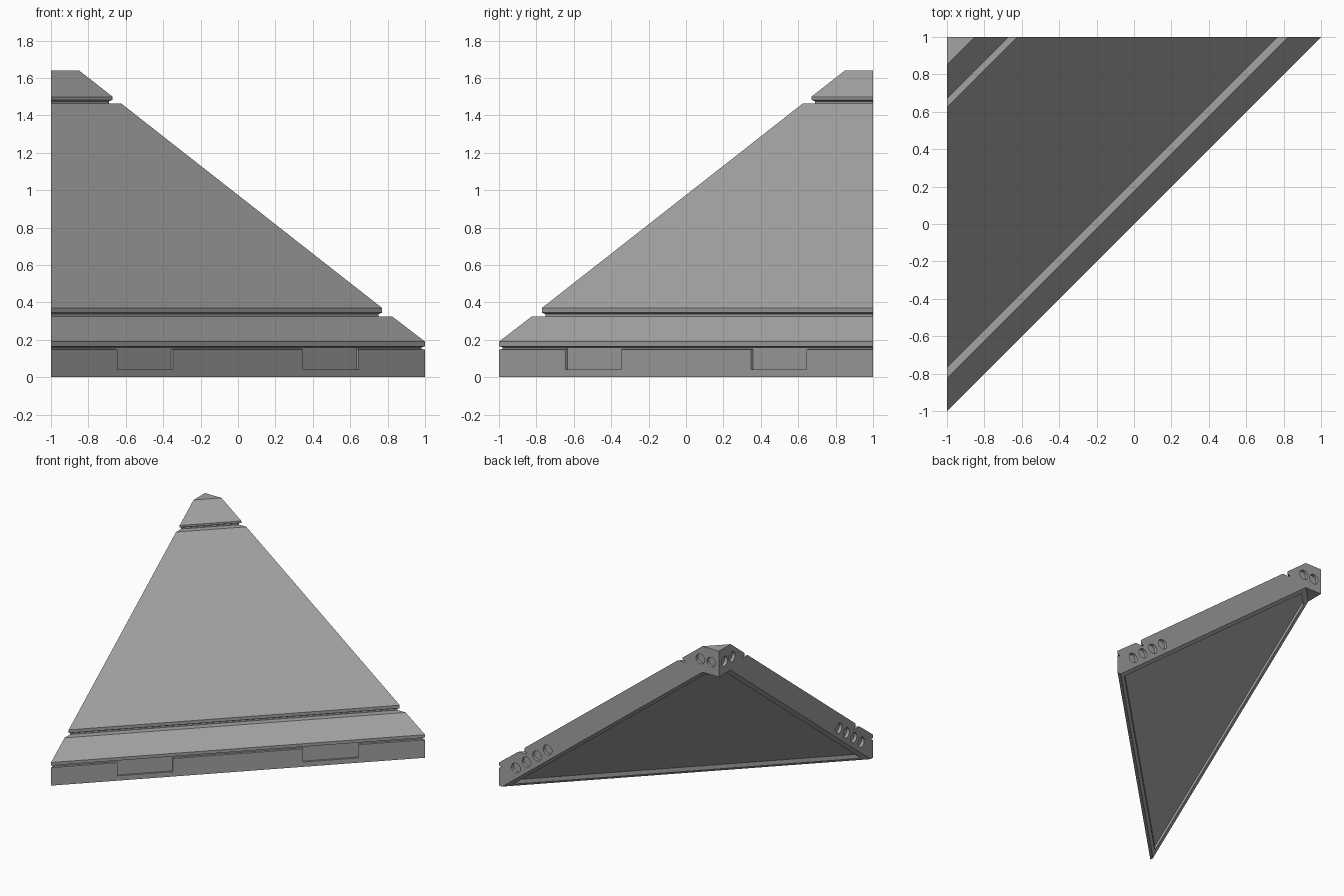
import bpy, bmesh, math
from mathutils import Matrix, Vector

if "Cube" in bpy.data.objects:
    bpy.data.objects.remove(bpy.data.objects["Cube"])

grey = bpy.data.materials.new("stone grey")
grey.diffuse_color = (0.37, 0.37, 0.375, 1)
grey.use_nodes = True
grey.node_tree.nodes["Principled BSDF"].inputs["Base Color"].default_value = grey.diffuse_color
SLOPE = 1.568          # rise per unit u, where u = (y - x) / 2


def finish(name, bm):
    bmesh.ops.remove_doubles(bm, verts=bm.verts, dist=1e-5)
    bmesh.ops.recalc_face_normals(bm, faces=bm.faces)
    me = bpy.data.meshes.new(name)
    bm.to_mesh(me)
    bm.free()
    me.materials.append(grey)
    ob = bpy.data.objects.new(name, me)
    bpy.context.collection.objects.link(ob)
    return ob


def corner_prism(name, profile, inset=0.0):
    """Profile (u, z) swept along the diagonal, cut off by the two square sides."""
    bm = bmesh.new()
    a = [bm.verts.new((-1 + inset, 2 * u - 1 + inset, z)) for u, z in profile]
    b = [bm.verts.new((1 - 2 * u - inset, 1 - inset, z)) for u, z in profile]
    n = len(profile)
    bm.faces.new(a)
    bm.faces.new(b[::-1])
    for i in range(n):
        j = (i + 1) % n
        if profile[i][0] < 1 or profile[j][0] < 1:
            bm.faces.new((a[i], b[i], b[j], a[j]))
    return finish(name, bm)


def top(u):
    return 0.19 + SLOPE * u


def under(u):
    return SLOPE * (u - 0.015)


# sloped panel with foot groove and two cladding grooves
panel = corner_prism("roof_corner_panel", [
    (0.015, 0), (0, 0), (0, 0.148), (0.01, 0.15), (0.01, 0.16), (0, 0.165), (0, 0.19),
    (0.088, 0.325), (0.125, 0.325), (0.125, 0.337), (0.115, 0.345), (0.115, top(0.115)),
    (0.812, 1.463), (0.845, 1.463), (0.845, 1.475), (0.835, 1.483), (0.835, top(0.835)),
    (0.925, 1.64), (1, 1.64), (1, under(0.925)), (0.925, under(0.925))])

# shallow cavity in the underside
cutters = [corner_prism("underside_cutter", [
    (0.03, -0.3), (0.03, under(0.03) + 0.035), (0.9, under(0.9) + 0.035), (0.9, -0.3)], 0.04)]

# two recesses in the foot
for s in (-1, 1):
    bm = bmesh.new()
    bmesh.ops.create_cube(bm, size=1, matrix=Matrix.Translation((s * 0.497, s * 0.497, 0.098))
                          @ Matrix.Rotation(math.pi / 4, 4, 'Z')
                          @ Matrix.Diagonal((0.297 * math.sqrt(2), 0.03, 0.116, 1)))
    cutters.append(finish("foot_recess_cutter", bm))

# round sockets on both square sides
bm = bmesh.new()
spots = [(u, SLOPE * u + 0.065) for u in (0.077, 0.125, 0.173, 0.221)] + [(0.915, 1.53), (0.965, 1.53)]
for u, z in spots:
    for pos, axis in (((-1, 2 * u - 1, z), 'Y'), ((1 - 2 * u, 1, z), 'X')):
        bmesh.ops.create_cone(bm, cap_ends=True, segments=24, radius1=0.04, radius2=0.04, depth=0.05,
                              matrix=Matrix.Translation(pos) @ Matrix.Rotation(math.pi / 2, 4, axis))
cutters.append(finish("socket_cutter", bm))

for c in cutters:
    c.hide_render = True
    c.hide_set(True)
    m = panel.modifiers.new(c.name, 'BOOLEAN')
    m.operation = 'DIFFERENCE'
    m.solver = 'EXACT'
    m.object = c
